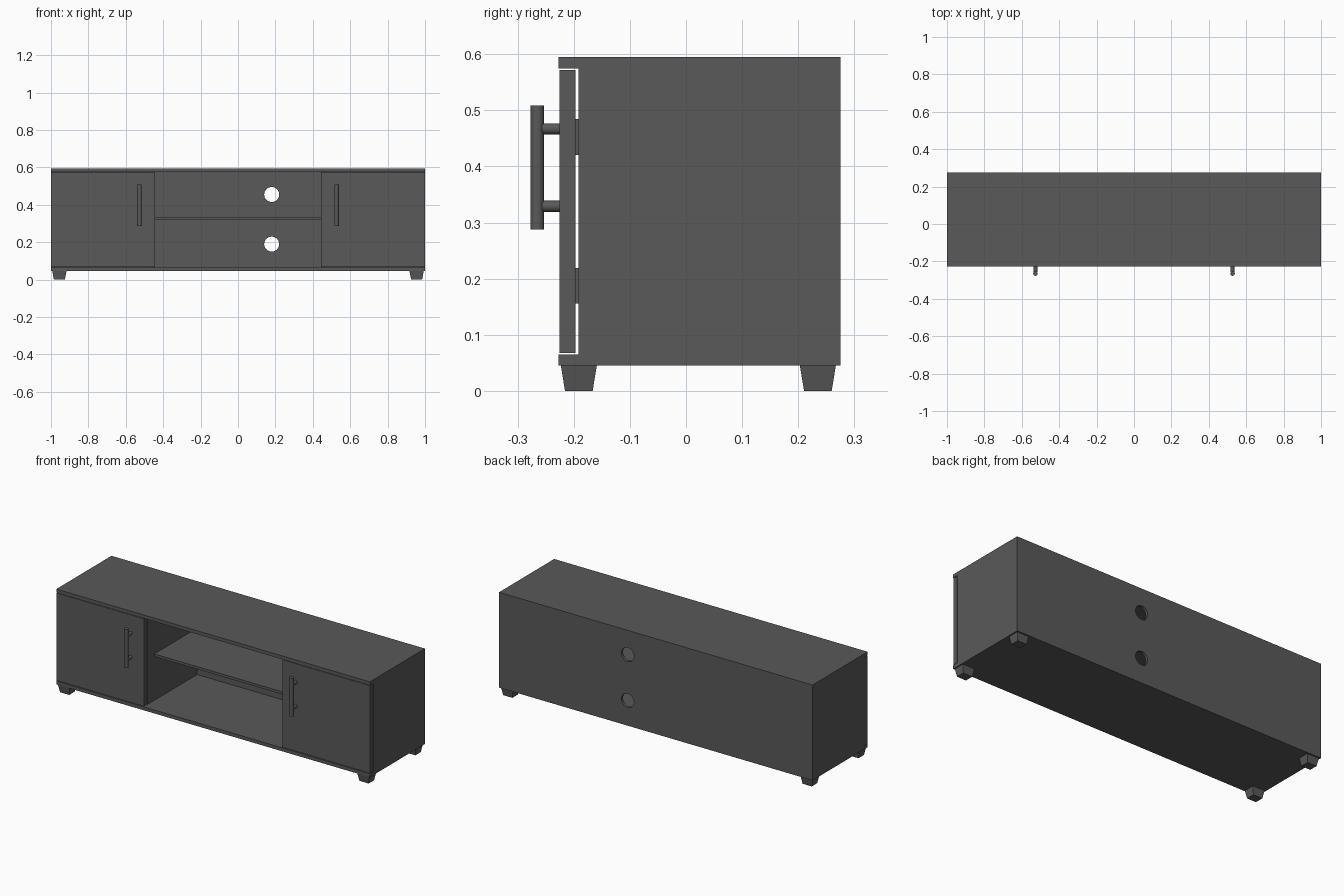
import bpy, bmesh, math
from mathutils import Vector

if "Cube" in bpy.data.objects:
    bpy.data.objects.remove(bpy.data.objects["Cube"])

dark = bpy.data.materials.new("dark_grey")
dark.diffuse_color = (0.1, 0.1, 0.1, 1)
dark.use_nodes = True
dark.node_tree.nodes["Principled BSDF"].inputs["Base Color"].default_value = dark.diffuse_color


def finish(name, bm):
    bmesh.ops.recalc_face_normals(bm, faces=bm.faces)
    me = bpy.data.meshes.new(name)
    bm.to_mesh(me)
    bm.free()
    me.materials.append(dark)
    ob = bpy.data.objects.new(name, me)
    bpy.context.collection.objects.link(ob)
    return ob


def box(name, lo, hi, taper=0.0):
    """Box between two corners; taper pulls the bottom face inwards."""
    lo, hi = Vector(lo), Vector(hi)
    mid, size = (lo + hi) / 2, hi - lo
    bm = bmesh.new()
    bmesh.ops.create_cube(bm, size=1)
    for v in bm.verts:
        k = 1 - taper if v.co.z < 0 else 1
        v.co = mid + Vector((v.co.x * size.x * k, v.co.y * size.y * k, v.co.z * size.z))
    return finish(name, bm)


def rod(name, centre, radius, length, along_y=False, sides=32):
    bm = bmesh.new()
    bmesh.ops.create_cone(bm, cap_ends=True, segments=sides, radius1=radius,
                          radius2=radius, depth=length)
    ob = finish(name, bm)
    ob.location = centre
    if along_y:
        ob.rotation_euler.x = math.pi / 2
    activate(ob)
    bpy.ops.object.shade_smooth_by_angle(angle=math.radians(40))
    return ob


def activate(ob):
    bpy.ops.object.select_all(action='DESELECT')
    ob.select_set(True)
    bpy.context.view_layer.objects.active = ob


def cut(target, cutter):
    cutter.hide_render = True
    mod = target.modifiers.new("cut", 'BOOLEAN')
    mod.operation = 'DIFFERENCE'
    mod.solver = 'EXACT'
    mod.object = cutter
    activate(target)
    bpy.ops.object.modifier_apply(modifier=mod.name)
    bpy.data.objects.remove(cutter)


# Carcass: one block with a door rebate, three bays and two cable holes cut out
Z0, Z1 = 0.065, 0.575
carcass = box("carcass", (-1, -0.227, 0.045), (1, 0.275, 0.595))
cut(carcass, box("rebate_cutter", (-1.1, -0.4, Z0), (1.1, -0.192, Z1)))
for x0, x1 in ((-0.98, -0.463), (-0.443, 0.443), (0.463, 0.98)):
    cut(carcass, box("bay_cutter", (x0, -0.3, Z0), (x1, 0.26, Z1)))
for z in (0.455, 0.19):
    cut(carcass, rod("hole_cutter", (0.18, 0.27, z), 0.04, 0.1, True))

# Open shelf, set back from the front
box("middle_shelf", (-0.443, -0.13, 0.318), (0.443, 0.26, 0.333))

for s, side in ((-1, "left"), (1, "right")):
    # Door
    xs = sorted((s * 0.443, s * 0.999))
    box(side + "_door", (xs[0], -0.225, 0.068), (xs[1], -0.197, 0.572))
    # Bar handle on two posts
    rod(side + "_handle_bar", (s * 0.527, -0.265, 0.398), 0.012, 0.221)
    for z in (0.467, 0.329):
        rod(side + "_handle_post", (s * 0.527, -0.24, z), 0.01, 0.034, True)
    # Hinges between door and side panel
    for z in (0.4525, 0.1875):
        xs = sorted((s * 0.93, s * 0.985))
        box(side + "_hinge", (xs[0], -0.198, z - 0.032), (xs[1], -0.191, z + 0.032))
    # Tapered feet
    for y, end in ((-0.191, "front"), (0.235, "back")):
        box(f"{end}_{side}_foot", (s * 0.955 - 0.038, y - 0.032, 0),
            (s * 0.955 + 0.038, y + 0.032, 0.045), taper=0.23)
